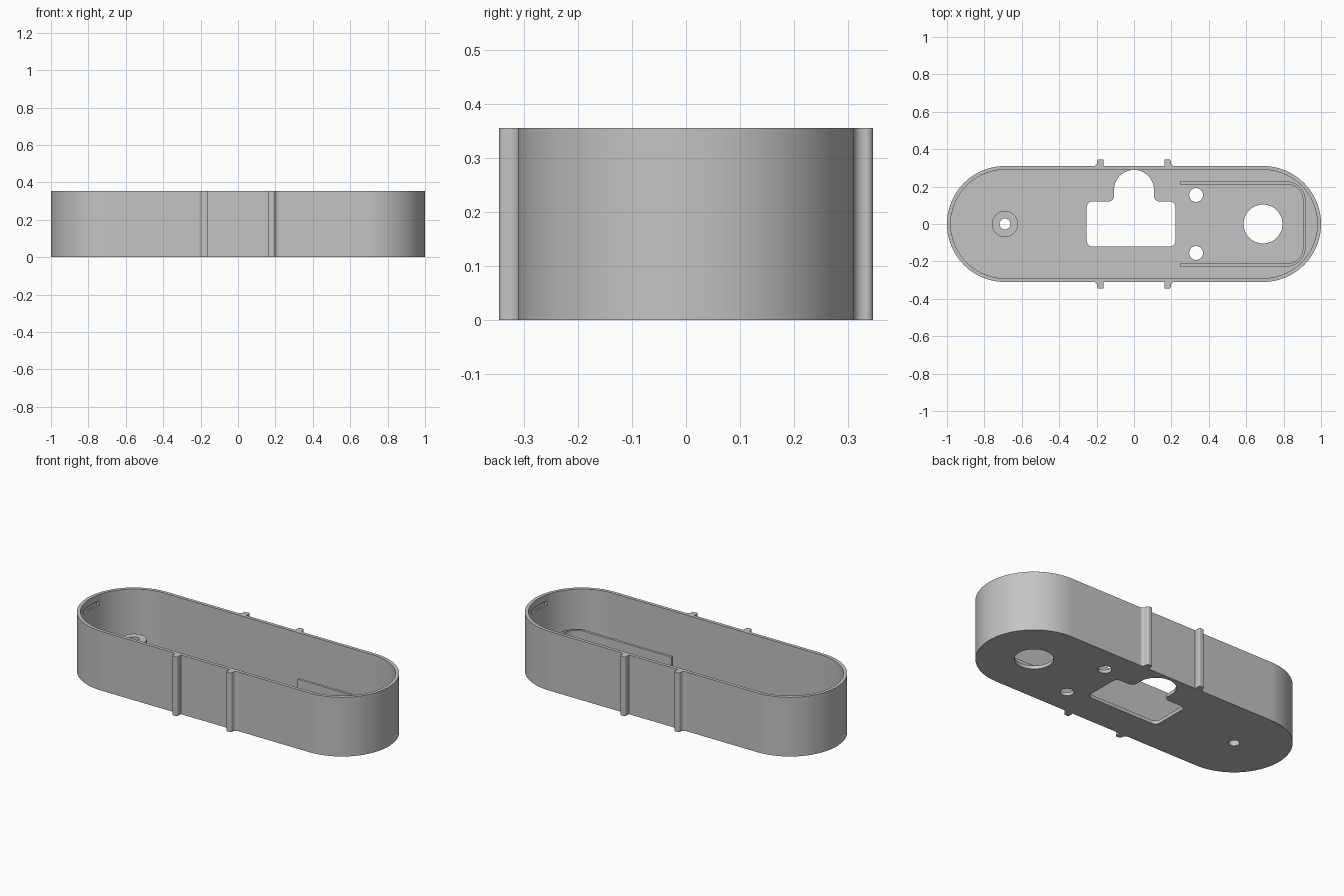
import bpy
import bmesh
import math
from mathutils import Vector

if "Cube" in bpy.data.objects:
    bpy.data.objects.remove(bpy.data.objects["Cube"], do_unlink=True)

grey = bpy.data.materials.new("plain grey")
grey.use_nodes = True
colour = (0.55, 0.55, 0.55, 1)
grey.diffuse_color = colour
grey.node_tree.nodes["Principled BSDF"].inputs["Base Color"].default_value = colour

HEIGHT, FLOOR, RADIUS, WALL = 0.355, 0.02, 0.31, 0.02


def rounded(corners):
    """Outline from (x, y, radius) corners, each replaced by an arc."""
    points = []
    for i, (x, y, r) in enumerate(corners):
        p = Vector((x, y))
        if r == 0:
            points.append(p)
            continue
        a = (Vector(corners[i - 1][:2]) - p).normalized()
        b = (Vector(corners[(i + 1) % len(corners)][:2]) - p).normalized()
        half = a.angle(b) / 2
        centre = p + (a + b).normalized() * r / math.sin(half)
        start = p + a * r / math.tan(half) - centre
        end = p + b * r / math.tan(half) - centre
        sweep = math.pi - 2 * half
        steps = 24 if r > 0.2 else 12 if r > 0.05 else 8
        for k in range(steps + 1):
            t = k / steps
            points.append(centre + (start * math.sin((1 - t) * sweep)
                                    + end * math.sin(t * sweep)) / math.sin(sweep))
    return [p for i, p in enumerate(points) if (p - points[i - 1]).length > 1e-5]


def box(x, y, w, d, r=0):
    """Rounded rectangle outline from its centre and half sizes."""
    return rounded([(x - w, y - d, r), (x + w, y - d, r),
                    (x + w, y + d, r), (x - w, y + d, r)])


def circle(x, y, r):
    return box(x, y, r, r, r)


def prism(name, outline, low, high):
    bm = bmesh.new()
    face = bm.faces.new([bm.verts.new((p.x, p.y, low)) for p in outline])
    top = bmesh.ops.extrude_face_region(bm, geom=[face])["geom"]
    bmesh.ops.translate(bm, vec=(0, 0, high - low),
                        verts=[v for v in top if isinstance(v, bmesh.types.BMVert)])
    bmesh.ops.recalc_face_normals(bm, faces=bm.faces)
    mesh = bpy.data.meshes.new(name)
    bm.to_mesh(mesh)
    bm.free()
    mesh.materials.append(grey)
    obj = bpy.data.objects.new(name, mesh)
    bpy.context.collection.objects.link(obj)
    return obj


def select(obj):
    bpy.ops.object.select_all(action='DESELECT')
    obj.select_set(True)
    bpy.context.view_layer.objects.active = obj


def cut(target, outline, low, high):
    cutter = prism("cutter", outline, low, high)
    cutter.hide_render = True
    mod = target.modifiers.new("cut", 'BOOLEAN')
    mod.operation = 'DIFFERENCE'
    mod.solver = 'EXACT'
    mod.object = cutter
    select(target)
    bpy.ops.object.modifier_apply(modifier=mod.name)
    bpy.data.objects.remove(cutter, do_unlink=True)


# Open tray with rounded ends
tray = prism("tray", box(0, 0, 1, RADIUS, RADIUS), 0, HEIGHT)
inner = RADIUS - WALL
cut(tray, box(0, 0, 1 - WALL, inner, inner), FLOOR, 0.5)

# Keyhole-shaped window and round holes through the floor
window = rounded([(-0.253, -0.12, 0.03), (0.222, -0.12, 0.03), (0.222, 0.12, 0.03),
                  (0.107, 0.12, 0.03), (0.107, 0.289, 0.1069), (-0.107, 0.289, 0.1069),
                  (-0.107, 0.12, 0.03), (-0.253, 0.12, 0.03)])
holes = [window, circle(0.69, 0, 0.104), circle(0.332, 0.155, 0.037),
         circle(0.332, -0.155, 0.037), circle(-0.69, 0, 0.029)]
for outline in holes:
    cut(tray, outline, -0.1, 0.1)

# Shallow latch slots inside both ends
for side in (-1, 1):
    cut(tray, box(side * 0.967, 0, 0.02, 0.07), 0.29, 0.315)

# Screw boss
boss = prism("screw_boss", circle(-0.69, 0, 0.07), FLOOR, 0.19)
cut(boss, circle(-0.69, 0, 0.029), -0.1, 0.5)

# Thin U-shaped rail on the floor
rail = prism("floor_rail", rounded([
    (0.246, 0.227, 0), (0.917, 0.227, 0.1), (0.917, -0.227, 0.1), (0.246, -0.227, 0),
    (0.246, -0.212, 0), (0.903, -0.212, 0.086), (0.903, 0.212, 0.086),
    (0.246, 0.212, 0)]), FLOOR, 0.12)

# Four outer guide ribs, filleted on their outward sides
parts = [tray, boss, rail]
rib = [(0.162, 0.309, 0), (0.162, 0.346, 0.005), (0.197, 0.346, 0.012),
       (0.197, 0.31, 0.02), (0.224, 0.31, 0), (0.224, 0.309, 0)]
for sx, x_name in ((1, "left"), (-1, "right")):
    for sy, y_name in ((1, "back"), (-1, "front")):
        outline = rounded([(x * sx, y * sy, r) for x, y, r in rib])
        parts.append(prism(f"{y_name}_{x_name}_rib", outline, 0, HEIGHT))

for part in parts:
    select(part)
    bpy.ops.object.shade_smooth_by_angle(angle=math.radians(30))
